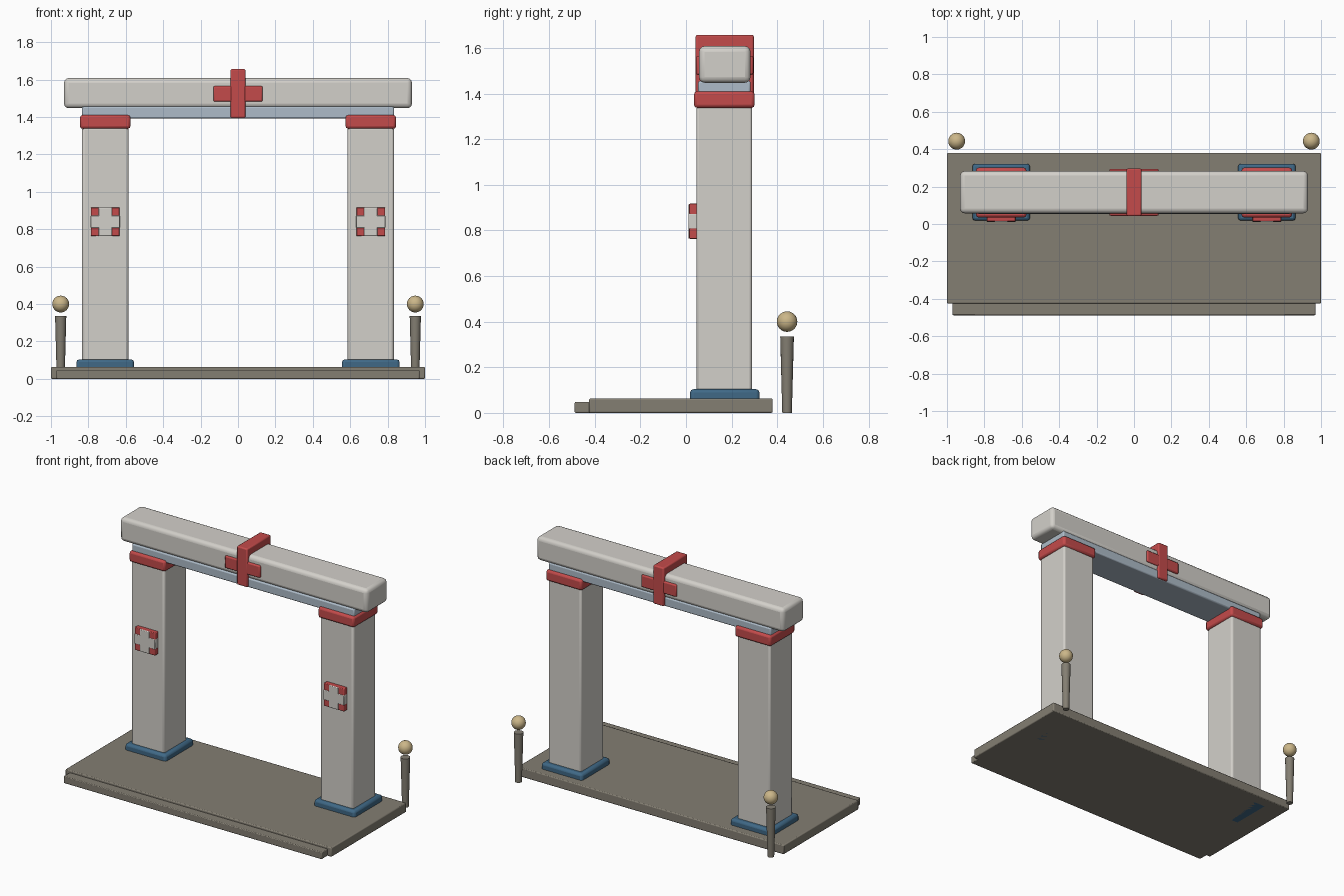
import bpy, math

if "Cube" in bpy.data.objects:
    bpy.data.objects.remove(bpy.data.objects["Cube"])

def mat(name, rgb):
    m = bpy.data.materials.new(name)
    m.diffuse_color = (*rgb, 1)
    m.use_nodes = True
    m.node_tree.nodes["Principled BSDF"].inputs["Base Color"].default_value = m.diffuse_color
    return m

STONE = mat("stone", (0.65, 0.63, 0.59))
RED = mat("red", (0.55, 0.07, 0.07))
BLUE = mat("blue", (0.05, 0.14, 0.24))
PALE = mat("pale_blue", (0.42, 0.50, 0.58))
FLOOR = mat("floor", (0.23, 0.21, 0.17))
GOLD = mat("gold", (0.60, 0.47, 0.25))

def finish(ob, name, m):
    ob.name = name
    ob.data.materials.append(m)
    bpy.ops.object.shade_smooth_by_angle(angle=math.radians(35))
    return ob

def box(name, x, y, z, m, bevel=0.0, segments=2):
    """Box from (min, max) ranges with rounded edges."""
    bpy.ops.mesh.primitive_cube_add(size=1, location=[sum(r) / 2 for r in (x, y, z)])
    ob = bpy.context.object
    ob.scale = [r[1] - r[0] for r in (x, y, z)]
    bpy.ops.object.transform_apply(location=False, rotation=False, scale=True)
    if bevel:
        b = ob.modifiers.new("Bevel", "BEVEL")
        b.width, b.segments = bevel, segments
    return finish(ob, name, m)

def around(c, h):
    return (c - h, c + h)

# Platform, front step and floor inlay
box("platform", (-1, 1), (-0.425, 0.38), (0, 0.063), FLOOR, 0.006)
box("front_step", (-0.97, 0.97), (-0.488, -0.40), (0, 0.048), FLOOR, 0.005)
box("floor_inlay", (-0.38, 0.38), (-0.30, 0.19), (0, 0.04), GOLD)

PY = 0.168
for side, s in (("left", -1), ("right", 1)):
    px = s * 0.71
    # Pillar with base and cap
    box(side + "_base", around(px, 0.154), around(PY + 0.002, 0.152), (0, 0.104), BLUE, 0.015)
    box(side + "_pillar", around(px, 0.124), around(PY, 0.122), (0, 1.345), STONE, 0.012)
    box(side + "_cap", around(px, 0.135), around(PY, 0.133), (1.337, 1.41), RED, 0.014)
    # Plaque with a raised cross
    box(side + "_plaque", around(px, 0.077), (0.014, 0.06), around(0.84, 0.077), RED, 0.004)
    box(side + "_plaque_upright", around(px, 0.036), (0.011, 0.055), around(0.84, 0.076), STONE, 0.004)
    box(side + "_plaque_arm", around(px, 0.078), (0.011, 0.055), around(0.84, 0.034), STONE, 0.004)
    # Tapered post with a floating globe
    bx, by = s * 0.948, 0.443
    bpy.ops.mesh.primitive_cone_add(vertices=16, radius1=0.021, radius2=0.03,
                                    depth=0.335, location=(bx, by, 0.1675))
    finish(bpy.context.object, side + "_post", FLOOR)
    bpy.ops.mesh.primitive_uv_sphere_add(segments=24, ring_count=12, radius=0.045,
                                         location=(bx, by, 0.40))
    finish(bpy.context.object, side + "_globe", GOLD)

# Lintel and the strip below it
box("lintel_strip", (-0.835, 0.835), (0.053, 0.283), (1.393, 1.455), PALE, 0.008)
box("lintel", (-0.93, 0.93), (0.057, 0.283), (1.447, 1.608), STONE, 0.025, 3)

# Cross wrapped around the lintel
box("cross_upright", around(0, 0.04), (0.042, 0.297), (1.395, 1.657), RED, 0.008)
box("cross_arm", around(0, 0.132), (0.044, 0.295), (1.482, 1.565), RED, 0.008)
